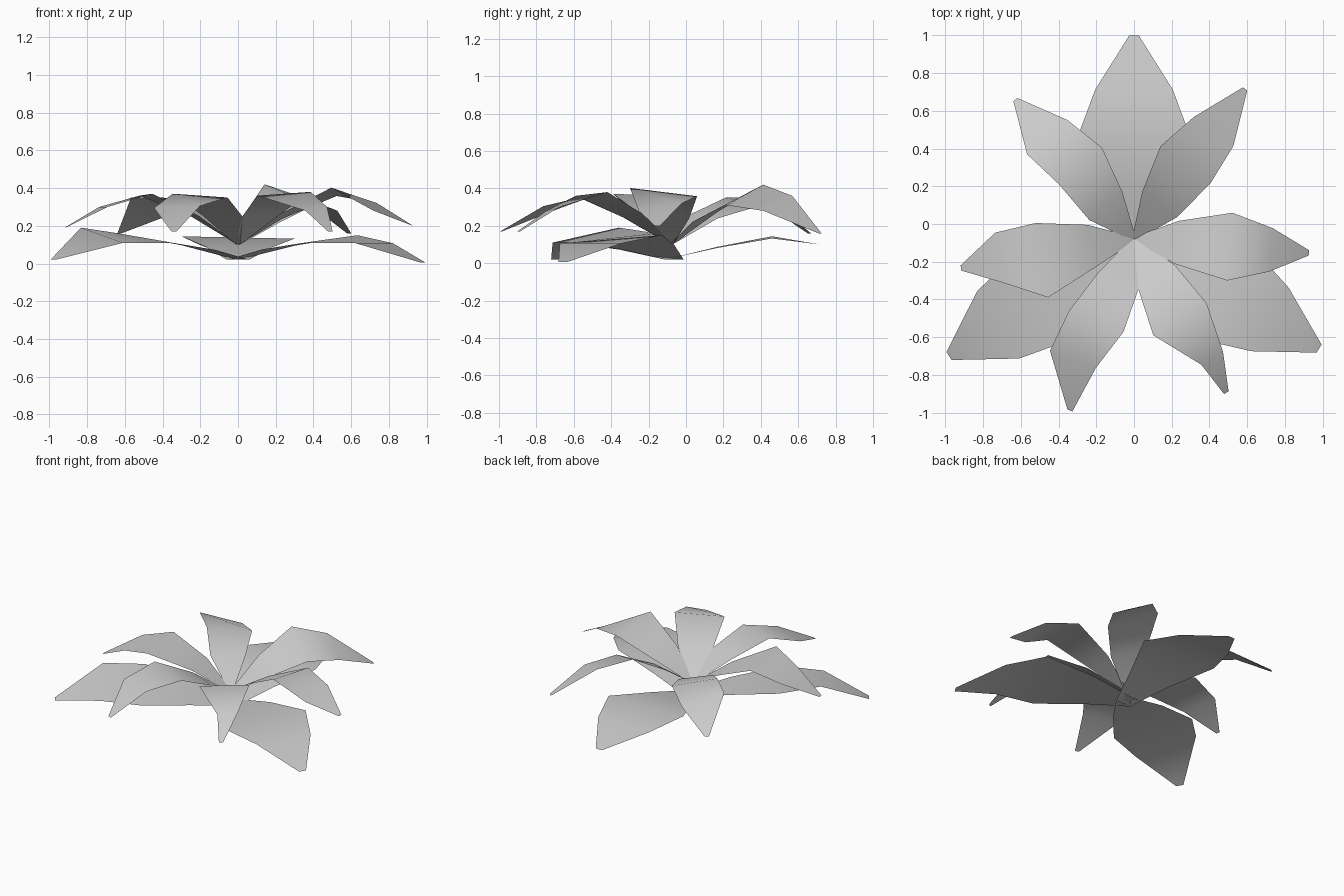
import bpy
import bmesh
from math import radians
from mathutils import Matrix, Vector

cube = bpy.data.objects.get("Cube")
if cube:
    bpy.data.objects.remove(cube, do_unlink=True)

# Single pale grey colour for the whole plant
grey = bpy.data.materials.new("pale_grey")
grey.use_nodes = True
colour = (0.6, 0.6, 0.6, 1.0)
grey.diffuse_color = colour
grey.node_tree.nodes["Principled BSDF"].inputs["Base Color"].default_value = colour

CROWN = Vector((0, -0.08, 0))


def make_leaf(name, heading, rows):
    """Build a leaf blade from cross rows: (distance, sideways, half_width, height, tilt)."""
    turn = Matrix.Rotation(radians(heading), 3, "Z")
    bm = bmesh.new()
    previous = None
    for distance, sideways, half_width, height, tilt in rows:
        pair = []
        for side in (-1, 1):
            point = Vector((distance, sideways + side * half_width, height + side * tilt))
            pair.append(bm.verts.new(turn @ point + CROWN))
        if previous:
            bm.faces.new((previous[0], pair[0], pair[1], previous[1]))
        previous = pair

    mesh = bpy.data.meshes.new(name)
    bm.to_mesh(mesh)
    bm.free()
    mesh.materials.append(grey)
    leaf = bpy.data.objects.new(name, mesh)
    bpy.context.collection.objects.link(leaf)
    for polygon in mesh.polygons:
        polygon.use_smooth = True


def upper_leaf(name, heading, length, widths, heights, tilts, bends=(0, 0), reach=(0.48, 0.71)):
    """Arched leaf that rises steeply from the crown, then droops to its tip."""
    make_leaf(name, heading, [
        (0, 0, 0.012, 0.1, 0),
        (0.23, 0, 0.115, 0.25, tilts[0] / 2),
        (reach[0], bends[0], widths[0], heights[0], tilts[0]),
        (reach[1], bends[1], widths[1], heights[1], tilts[1]),
        (length, 0, 0.014, heights[2], 0),
    ])


def lower_leaf(name, heading, length, widths, heights, tilts):
    """Broad leaf that spreads close to the ground."""
    make_leaf(name, heading, [
        (-0.03, 0, 0.06, 0.02, 0),
        (0.25, 0, 0.17, 0.085, tilts[0] / 2),
        (length / 2, 0, widths[0], heights[0], tilts[0]),
        (length * 0.735, 0, widths[1], heights[1], tilts[1]),
        (length, 0, 0.025, heights[2], 0),
    ])


# Upper ring of arched leaves
upper_leaf("upper_leaf_left", -4.5, 0.93, (0.18, 0.115), (0.38, 0.3, 0.2),
           (-0.022, 0.02), reach=(0.51, 0.73))
upper_leaf("upper_leaf_back_left", 53.5, 0.99, (0.165, 0.13), (0.365, 0.32, 0.16),
           (0.055, 0.04), bends=(0.015, 0))
upper_leaf("upper_leaf_back_right", 130.4, 0.97, (0.15, 0.14), (0.33, 0.305, 0.16),
           (0.02, 0.045), bends=(-0.035, 0))
upper_leaf("upper_leaf_right", 189.5, 0.93, (0.2, 0.135), (0.365, 0.3, 0.19),
           (0.005, 0), bends=(0.03, -0.02), reach=(0.5, 0.72))
upper_leaf("upper_leaf_front_right", 249.5, 0.97, (0.155, 0.13), (0.36, 0.3, 0.17),
           (-0.01, 0.005), bends=(-0.035, -0.08))
upper_leaf("upper_leaf_front_left", 301, 0.95, (0.165, 0.067), (0.37, 0.29, 0.17),
           (0.01, 0.01), bends=(-0.01, 0.03), reach=(0.49, 0.755))

# Lower ring of broad leaves
lower_leaf("lower_leaf_back", 90, 1.08, (0.3, 0.205), (0.138, 0.1, 0.03), (0.006, 0))
lower_leaf("lower_leaf_right", 212.3, 1.16, (0.27, 0.21), (0.135, 0.15, 0.02), (-0.025, -0.04))
lower_leaf("lower_leaf_left", -30.6, 1.14, (0.28, 0.195), (0.13, 0.108, 0.005), (0.02, 0))
